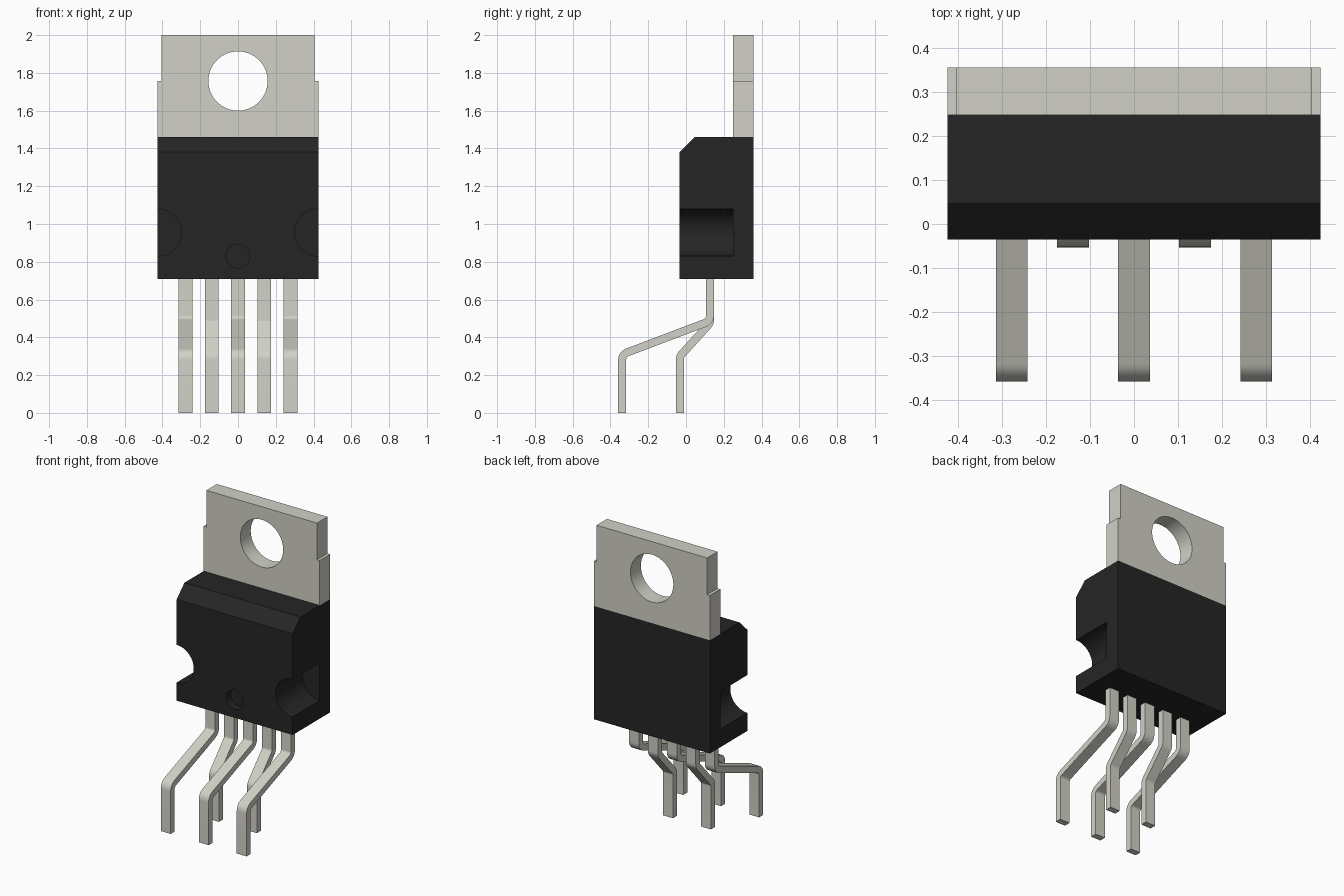
import bpy
import bmesh
from math import radians, tan
from mathutils import Vector, Matrix

if "Cube" in bpy.data.objects:
    bpy.data.objects.remove(bpy.data.objects["Cube"], do_unlink=True)


def material(name, rgb):
    m = bpy.data.materials.new(name)
    m.use_nodes = True
    m.diffuse_color = (*rgb, 1)
    m.node_tree.nodes["Principled BSDF"].inputs["Base Color"].default_value = (*rgb, 1)
    return m


METAL = material("tin grey metal", (0.644, 0.638, 0.571))
BLACK = material("black plastic", (0.0194, 0.0185, 0.0185))


def extrude(name, outline, direction, mat):
    """Solid made by sweeping a closed outline along a direction."""
    bm = bmesh.new()
    face = bm.faces.new([bm.verts.new(p) for p in outline])
    new = bmesh.ops.extrude_face_region(bm, geom=[face])["geom"]
    moved = [v for v in new if isinstance(v, bmesh.types.BMVert)]
    bmesh.ops.translate(bm, verts=moved, vec=direction)
    bmesh.ops.recalc_face_normals(bm, faces=bm.faces[:])
    mesh = bpy.data.meshes.new(name)
    bm.to_mesh(mesh)
    bm.free()
    mesh.materials.append(mat)
    obj = bpy.data.objects.new(name, mesh)
    bpy.context.collection.objects.link(obj)
    return obj


def select(obj):
    bpy.ops.object.select_all(action="DESELECT")
    obj.select_set(True)
    bpy.context.view_layer.objects.active = obj


def smooth(obj):
    select(obj)
    bpy.ops.object.shade_smooth_by_angle(angle=radians(25))


def drill(obj, x, z, radius, y0, y1):
    """Cut a round hole along y."""
    bpy.ops.mesh.primitive_cylinder_add(
        vertices=64, radius=radius, depth=y1 - y0,
        location=(x, (y0 + y1) / 2, z), rotation=(radians(90), 0, 0))
    cutter = bpy.context.object
    cutter.data.materials.append(obj.data.materials[0])
    cutter.hide_render = True
    select(obj)
    mod = obj.modifiers.new("hole", "BOOLEAN")
    mod.operation, mod.solver, mod.object = "DIFFERENCE", "EXACT", cutter
    bpy.ops.object.modifier_apply(modifier=mod.name)
    bpy.data.objects.remove(cutter, do_unlink=True)


W, BACK, FRONT, STEP = 0.425, 0.357, -0.035, 0.248
BASE, TOP = 0.71, 1.46

# Plastic body with chamfered top front edge
side = [(FRONT, BASE), (BACK, BASE), (BACK, TOP), (0.047, TOP), (FRONT, 1.38)]
body = extrude("body", [(-W, y, z) for y, z in side], (2 * W, 0, 0), BLACK)
for s in (-1, 1):
    drill(body, s * W, 0.955, 0.125, FRONT - 0.1, STEP)
drill(body, 0, 0.83, 0.063, FRONT - 0.1, FRONT + 0.05)
smooth(body)

# Metal mounting tab, slightly narrower at the top
half = [(W, TOP), (W, 1.757), (0.405, 1.757), (0.405, 2)]
outline = half + [(-x, z) for x, z in reversed(half)]
tab = extrude("mounting_tab", [(x, STEP, z) for x, z in outline], (0, BACK - STEP, 0), METAL)
drill(tab, 0, 1.757, 0.157, STEP - 0.1, BACK + 0.1)
smooth(tab)


def pin(name, x, path, thick=0.042, width=0.072, radius=0.042, steps=8):
    """Flat strip following a path in the y-z plane, with rounded bends."""
    pts = [Vector(p) for p in path]
    line = [(pts[0], (pts[1] - pts[0]).normalized())]
    for a, b, c in zip(pts, pts[1:], pts[2:]):
        d0, d1 = (b - a).normalized(), (c - b).normalized()
        turn = -d0.angle_signed(d1)
        start = b - d0 * radius * tan(abs(turn) / 2)
        sign = 1 if turn > 0 else -1
        centre = start + Vector((-d0.y, d0.x)) * radius * sign
        for i in range(steps + 1):
            rot = Matrix.Rotation(turn * i / steps, 2)
            line.append((centre + rot @ (start - centre), rot @ d0))
    line.append((pts[-1], (pts[-1] - pts[-2]).normalized()))
    left = [p + Vector((-d.y, d.x)) * thick / 2 for p, d in line]
    right = [p - Vector((-d.y, d.x)) * thick / 2 for p, d in line]
    ring = left + right[::-1]
    obj = extrude(name, [(x - width / 2, p.x, p.y) for p in ring], (width, 0, 0), METAL)
    smooth(obj)


# Five pins, alternating long and short forward bends
LONG = [(0.127, 0.74), (0.127, 0.486), (-0.338, 0.31), (-0.338, 0)]
SHORT = [(0.127, 0.74), (0.127, 0.475), (-0.032, 0.3), (-0.032, 0)]
for i in range(5):
    pin(f"pin_{i + 1}", (i - 2) * 0.139, SHORT if i % 2 else LONG)
